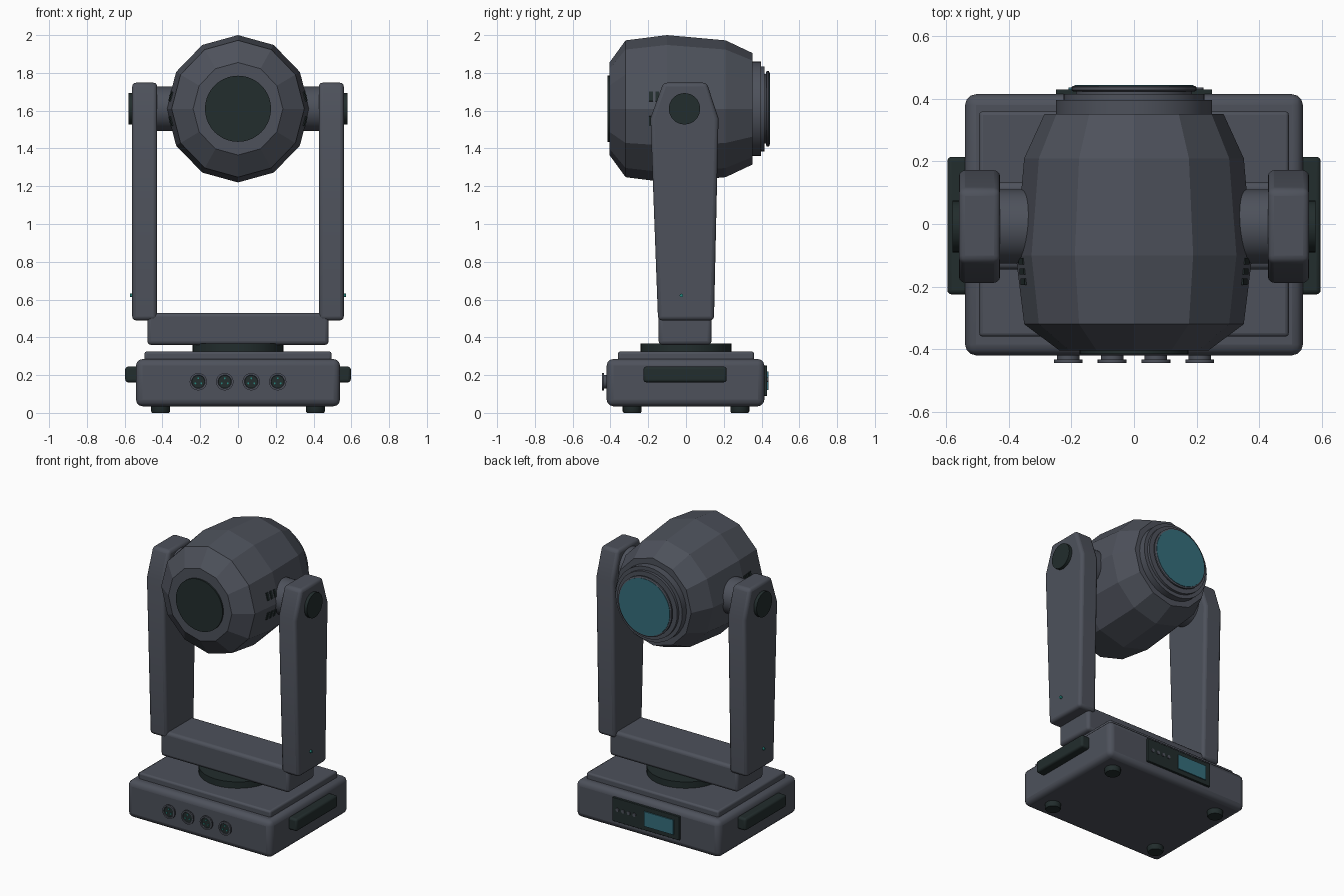
import bpy, bmesh, math
from mathutils import Matrix, Vector

if "Cube" in bpy.data.objects:
    bpy.data.objects.remove(bpy.data.objects["Cube"])


def material(name, rgb):
    m = bpy.data.materials.new(name)
    m.diffuse_color = (*rgb, 1)
    m.use_nodes = True
    m.node_tree.nodes["Principled BSDF"].inputs["Base Color"].default_value = m.diffuse_color
    return m


GREY = material("slate grey", (0.075, 0.083, 0.105))
DARK = material("dark green black", (0.016, 0.026, 0.026))
TEAL = material("teal glass", (0.036, 0.155, 0.2))
PIN = material("bright teal", (0.02, 0.25, 0.22))


def finish(name, bm, mat, bevel=0, segments=3, smooth=True):
    bmesh.ops.recalc_face_normals(bm, faces=bm.faces[:])
    me = bpy.data.meshes.new(name)
    bm.to_mesh(me)
    bm.free()
    me.materials.append(mat)
    ob = bpy.data.objects.new(name, me)
    bpy.context.collection.objects.link(ob)
    bpy.ops.object.select_all(action='DESELECT')
    bpy.context.view_layer.objects.active = ob
    ob.select_set(True)
    if bevel:
        mod = ob.modifiers.new("rounding", 'BEVEL')
        mod.width, mod.segments = bevel, segments
        mod.limit_method, mod.angle_limit = 'ANGLE', math.radians(30)
    if smooth:
        bpy.ops.object.shade_smooth_by_angle(angle=math.radians(35))
    return ob


def box(name, lo, hi, mat, bevel=0, tilt=0):
    lo, hi = Vector(lo), Vector(hi)
    bm = bmesh.new()
    bmesh.ops.create_cube(bm, size=1, matrix=Matrix.Translation((lo + hi) / 2)
                          @ Matrix.Rotation(tilt, 4, 'Y')
                          @ Matrix.Diagonal((*(hi - lo), 1)))
    return finish(name, bm, mat, bevel)


def lathe(name, centre, axis, profile, mat, sides=32, squash=1.0, smooth=True):
    """Closed solid from (position along axis, radius) pairs."""
    bm = bmesh.new()
    rings = []
    for t, r in profile:
        ring = []
        for i in range(sides):
            a = 2 * math.pi * i / sides
            u, v = r * math.cos(a) * squash, r * math.sin(a)
            p = {'X': (t, u, v), 'Y': (u, t, v), 'Z': (u, v, t)}[axis]
            ring.append(bm.verts.new(Vector(p) + Vector(centre)))
        rings.append(ring)
    for a, b in zip(rings, rings[1:]):
        for i in range(sides):
            j = (i + 1) % sides
            bm.faces.new((a[i], a[j], b[j], b[i]))
    bm.faces.new(rings[0])
    bm.faces.new(rings[-1])
    return finish(name, bm, mat, smooth=smooth)


def disc(name, centre, axis, start, end, r, mat, sides=32):
    return lathe(name, centre, axis, [(start, r), (end, r)], mat, sides)


# base, cover plate and pan bearing
box("base", (-0.54, -0.42, 0.035), (0.54, 0.415, 0.285), GREY, 0.035)
box("base_cover", (-0.495, -0.36, 0.27), (0.495, 0.36, 0.325), GREY, 0.012)
disc("pan_bearing", (0, 0, 0), 'Z', 0.32, 0.368, 0.242, DARK)
for sx in (-1, 1):
    for sy in (-1, 1):
        lathe("foot", (sx * 0.41, sy * 0.285, 0), 'Z',
              [(0, 0.045), (0.008, 0.05), (0.05, 0.05)], DARK, 20)

# input sockets along the front of the base
for i in range(4):
    c = (-0.21 + 0.14 * i, 0, 0.165)
    lathe("socket", c, 'Y', [(-0.41, 0.036), (-0.433, 0.036), (-0.434, 0.046),
                             (-0.444, 0.046), (-0.444, 0.036), (-0.436, 0.034)], GREY, 24)
    disc("socket_face", c, 'Y', -0.43, -0.439, 0.034, DARK, 24)
    for k in range(3):
        a = math.radians(90 + 120 * k)
        disc("socket_pin", (c[0] + 0.018 * math.cos(a), 0, 0.165 + 0.018 * math.sin(a)),
             'Y', -0.437, -0.443, 0.005, PIN, 8)

# control panel on the back of the base
box("control_panel", (-0.25, 0.405, 0.09), (0.25, 0.43, 0.25), DARK, 0.003)
box("screen", (-0.21, 0.429, 0.12), (0.01, 0.437, 0.22), TEAL)
for i in range(4):
    disc("button", (0.085 + 0.042 * i, 0, 0.175), 'Y', 0.428, 0.436, 0.012, GREY, 12)

# yoke crossbar
box("yoke_crossbar", (-0.48, -0.145, 0.36), (0.48, 0.135, 0.53), GREY, 0.02)

# mirrored yoke arms, pivots and handles
ARM = [(-0.148, 0.49), (0.148, 0.49), (0.172, 1.56), (0.11, 1.748),
       (-0.12, 1.748), (-0.188, 1.56)]
for s in (-1, 1):
    bm = bmesh.new()
    inner, outer = [[bm.verts.new((s * x, y, z)) for y, z in ARM] for x in (0.428, 0.56)]
    bm.faces.new(inner)
    bm.faces.new(outer)
    for i in range(len(ARM)):
        j = (i + 1) % len(ARM)
        bm.faces.new((inner[i], inner[j], outer[j], outer[i]))
    finish("yoke_arm", bm, GREY, 0.02)
    axis = (0, -0.008, 1.61)
    disc("tilt_pivot", axis, 'X', s * 0.3, s * 0.44, 0.118, GREY)
    disc("pivot_cap", axis, 'X', s * 0.55, s * 0.581, 0.083, DARK)
    disc("arm_lock_pin", (0, -0.025, 0.622), 'X', s * 0.55, s * 0.571, 0.009, PIN, 12)
    box("carry_handle", (min(s * 0.52, s * 0.597), -0.225, 0.162),
        (max(s * 0.52, s * 0.597), 0.215, 0.245), DARK, 0.014)

# faceted lamp head
lathe("lamp_head", (0, 0, 1.61), 'Y',
      [(-0.405, 0.245), (-0.32, 0.362), (-0.1, 0.39), (0.21, 0.362), (0.352, 0.295)],
      GREY, 12, 0.97, smooth=False)
disc("rear_cap", (0, 0, 1.61), 'Y', -0.39, -0.415, 0.175, DARK, 40)

# side cooling slots
for s in (-1, 1):
    for dz in (-0.065, 0.065):
        for y in (-0.185, -0.152, -0.119):
            x = 0.359 + (y + 0.119) * 0.1
            tilt = -s * math.copysign(math.radians(15), dz)
            box("cooling_slot", (s * x - 0.004, y - 0.01, 1.61 + dz - 0.026),
                (s * x + 0.004, y + 0.01, 1.61 + dz + 0.026), DARK, tilt=tilt)

# stepped lens collar and lens
lathe("lens_collar", (0, 0, 1.61), 'Y',
      [(0.33, 0.25), (0.397, 0.25), (0.397, 0.225), (0.415, 0.225),
       (0.415, 0.185), (0.426, 0.185)], GREY, 40)
lathe("lens_rim", (0, 0, 1.61), 'Y',
      [(0.424, 0.194), (0.428, 0.2), (0.438, 0.2), (0.442, 0.194)], GREY, 40)
disc("lens", (0, 0, 1.61), 'Y', 0.438, 0.445, 0.19, TEAL, 40)
